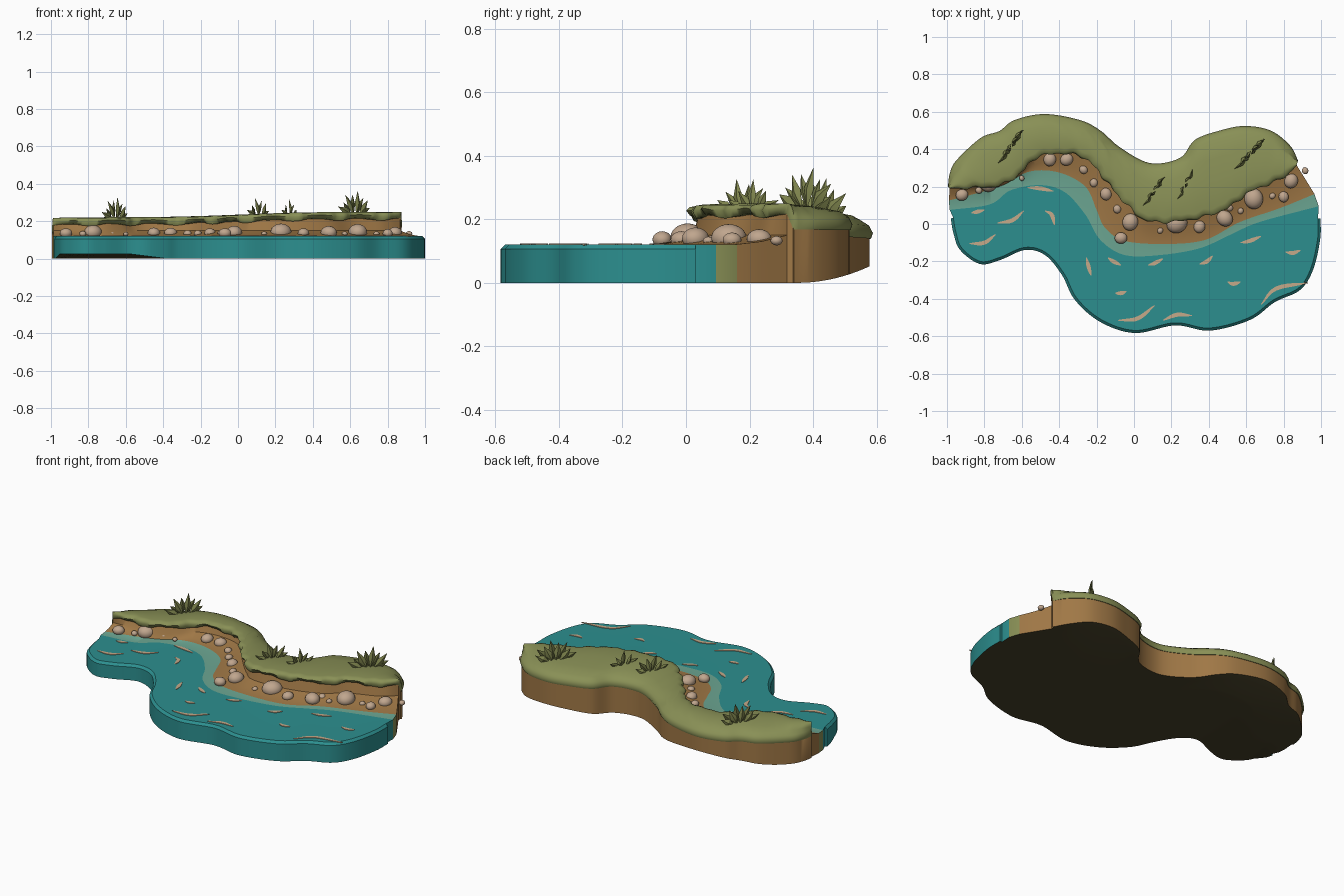
import bpy, bmesh, math, random
from mathutils import Vector, Matrix

if "Cube" in bpy.data.objects:
    bpy.data.objects.remove(bpy.data.objects["Cube"])

random.seed(4)
N = 140  # columns along the river


def mat(name, r, g, b):
    m = bpy.data.materials.new(name)
    lin = [((c / 255 + 0.055) / 1.055) ** 2.4 for c in (r, g, b)]
    m.diffuse_color = (*lin, 1)
    m.use_nodes = True
    m.node_tree.nodes["Principled BSDF"].inputs["Base Color"].default_value = m.diffuse_color
    return m


WATER = mat("water_teal", 44, 143, 143)
FOAM = mat("shallow_green", 108, 166, 146)
SAND = mat("sand_brown", 160, 120, 70)
GRASS = mat("grass_green", 137, 144, 86)
UNDER = mat("underside_dark", 72, 66, 42)
STONE = mat("stone_beige", 192, 166, 142)
RIPPLE = mat("ripple_peach", 198, 170, 138)
LEAF = mat("leaf_green", 128, 134, 78)


def finish(name, bm, mats, angle=40):
    bmesh.ops.recalc_face_normals(bm, faces=bm.faces)
    me = bpy.data.meshes.new(name)
    bm.to_mesh(me)
    bm.free()
    for m in mats:
        me.materials.append(m)
    ob = bpy.data.objects.new(name, me)
    bpy.context.collection.objects.link(ob)
    bpy.context.view_layer.objects.active = ob
    ob.select_set(True)
    bpy.ops.object.shade_smooth_by_angle(angle=math.radians(angle))
    ob.select_set(False)
    return ob


def spline(pts, n=N):
    """Smooth curve through the points, resampled evenly by length."""
    p = [Vector(q) for q in pts]
    p = [2 * p[0] - p[1]] + p + [2 * p[-1] - p[-2]]
    fine = []
    for i in range(1, len(p) - 2):
        a, b, c, d = p[i - 1:i + 3]
        for k in range(16):
            t = k / 16
            fine.append(0.5 * (2 * b + (c - a) * t + (2 * a - 5 * b + 4 * c - d) * t * t
                               + (3 * b - a - 3 * c + d) * t ** 3))
    fine.append(p[-2])
    acc = [0]
    for a, b in zip(fine, fine[1:]):
        acc.append(acc[-1] + (b - a).length)
    out, j = [], 0
    for i in range(n + 1):
        s = acc[-1] * i / n
        while j < len(acc) - 2 and acc[j + 1] < s:
            j += 1
        out.append(fine[j].lerp(fine[j + 1], (s - acc[j]) / (acc[j + 1] - acc[j])))
    return out


def normals(c):
    out = []
    for i in range(len(c)):
        t = (c[min(i + 1, len(c) - 1)] - c[max(i - 1, 0)]).normalized()
        out.append(Vector((-t.y, t.x)))
    return out


# Plan curves, all running left to right
front = spline([(-.98, .03), (-.965, -.05), (-.93, -.139), (-.824, -.214), (-.717, -.193), (-.583, -.139),
                (-.476, -.166), (-.385, -.273), (-.316, -.406), (-.18, -.524), (.005, -.583), (.22, -.542),
                (.406, -.57), (.62, -.513), (.754, -.417), (.888, -.353), (.957, -.246), (.995, -.085), (.998, .03)])
foam_out = spline([(-.985, .075), (-.77, .105), (-.66, .18), (-.5, .208), (-.37, .17), (-.26, .05), (-.18, -.085),
                   (-.05, -.166), (.14, -.166), (.35, -.13), (.51, -.06), (.67, .01), (.987, .095)])
foam_in = spline([(-.99, .125), (-.72, .2), (-.56, .28), (-.4, .275), (-.26, .2), (-.2, .075), (-.155, -.02),
                  (-.05, -.09), (.165, -.107), (.38, -.085), (.565, .01), (.78, .085), (.965, .16)])
lip = spline([(-.985, .19), (-.85, .2), (-.717, .214), (-.61, .278), (-.53, .358), (-.396, .385), (-.26, .358),
              (-.18, .278), (-.1, .18), (.0, .075), (.085, .02), (.3, .03), (.487, .086), (.62, .18),
              (.78, .245), (.87, .315)])
back = spline([(-.995, .2), (-.985, .27), (-.95, .34), (-.82, .46), (-.72, .497), (-.64, .555), (-.48, .588),
               (-.29, .556), (-.18, .5), (-.075, .41), (.085, .326), (.245, .353), (.326, .45), (.46, .5),
               (.59, .524), (.73, .5), (.834, .42), (.877, .34)])
n_front, n_lip, n_back = normals(front), normals(lip), normals(back)
shrink = [min(1, (b - f).length / .15) for f, b in zip(lip, back)]


def top_z(x):
    return .235 + .022 * x + .004 * math.sin(5 * x)


def bottom_z(v):
    lift = max(0, v.y - .35) ** 2
    left = min(1, max(0, (-.38 - v.x) / .2)) * min(1, max(0, -v.y / .1))
    return lift + .025 * left


# Base body: river, shallows and sandy bank as one slab of rows
bm = bmesh.new()
rows_top, rows_bot = [], []
for i in range(N + 1):
    s, T = shrink[i], top_z(lip[i].x)
    rise = .5 * (foam_in[i] + lip[i])
    wall = lip[i] + n_lip[i] * .005
    TB = top_z(back[i].x)
    sec = [(front[i], .106), (front[i] + n_front[i] * .014, .12), (foam_out[i], .12), (foam_in[i], .121),
           (rise, .13), (wall, .15), (lip[i] + n_lip[i] * .022 * s, T - .03),
           (back[i] - n_back[i] * .05 * s, TB - .05), (back[i] - n_back[i] * .01 * s, TB - .08)]
    rows_top.append([bm.verts.new((p.x, p.y, z)) for p, z in sec])
    rows_bot.append([bm.verts.new((p.x, p.y, bottom_z(p))) for p, z in sec])
R = len(rows_top[0])
top_mat = [0, 0, 1, 2, 2, 2, 2, 2]
side_mat = [0, 0, 3, 2, 2, 2, 2, 2]


def quad(a, b, c, d, m):
    bm.faces.new((a, b, c, d)).material_index = m


for i in range(N):
    a, b, c, d = rows_top[i], rows_top[i + 1], rows_bot[i], rows_bot[i + 1]
    for k in range(R - 1):
        quad(a[k], b[k], b[k + 1], a[k + 1], top_mat[k])
        quad(c[k], c[k + 1], d[k + 1], d[k], 4)
    quad(a[0], c[0], d[0], b[0], 0)
    quad(a[-1], b[-1], d[-1], c[-1], 2)
for i in (0, N):
    for k in range(R - 1):
        quad(rows_top[i][k], rows_top[i][k + 1], rows_bot[i][k + 1], rows_bot[i][k], side_mat[k])
finish("river_and_bank", bm, [WATER, FOAM, SAND, GRASS, UNDER])

# Grass layer: overhanging lip in front, rounded drop at the back
bm = bmesh.new()
rings = []
for i in range(N + 1):
    s, F, B = shrink[i], lip[i], back[i]
    nf, nb = n_lip[i] * s, n_back[i] * s
    F = F + nf * .009 * math.sin(i * .9) * math.sin(i * .23)
    T, TB = top_z(F.x), top_z(B.x)
    sag = .008 * math.sin(i * .37)
    sec = [(F + nf * .04, T - .04), (F + nf * .004, T - .038 + sag), (F - nf * .008, T - .018 + sag * .5),
           (F + nf * .002, T - .004), (F + nf * .025, T), (F.lerp(B, .35), T), (F.lerp(B, .68), TB - .01),
           (B - nb * .04, TB - .024), (B - nb * .012, TB - .042), (B, TB - .065),
           (B - nb * .006, TB - .083), (B - nb * .04, TB - .08)]
    rings.append([bm.verts.new((p.x, p.y, z)) for p, z in sec])
K = len(rings[0])
for a, b in zip(rings, rings[1:]):
    for k in range(K):
        quad(a[k], b[k], b[(k + 1) % K], a[(k + 1) % K], 0)
bm.faces.new(rings[0])
bm.faces.new(rings[-1])
finish("grass_layer", bm, [GRASS], 60)

# Stones along the bank: x, y, radius
stones = [(-.45, .345, .035), (-.36, .345, .034), (-.27, .29, .022), (-.775, .22, .048), (-.92, .155, .032),
          (-.83, .18, .018), (-.68, .25, .02), (-.15, .16, .032), (-.215, .22, .022), (-.02, .01, .044),
          (-.07, -.075, .032), (-.09, .08, .022), (.14, -.035, .016), (.23, .005, .055), (.35, -.015, .032),
          (.485, .03, .043), (.51, .09, .022), (.64, .135, .053), (.80, .145, .028), (.84, .23, .038),
          (.915, .285, .018), (.74, .15, .016), (.57, .07, .016), (-.6, .245, .014)]
bm = bmesh.new()
for x, y, r in stones:
    m = (Matrix.Translation((x, y, .128 + r * .25)) @ Matrix.Rotation(random.uniform(0, 6), 4, 'Z')
         @ Matrix.Diagonal((r * 1.05, r * .95, r * .82, 1)))
    bmesh.ops.create_icosphere(bm, subdivisions=3, radius=1, matrix=m)
finish("bank_stones", bm, [STONE], 60)

# Ripples: thin tapered strokes on the water (start, middle, end)
strokes = [((-.73, .005), (-.65, .02), (-.59, .07)), ((-.475, .07), (-.44, .05), (-.425, -.005)),
           ((-.88, -.105), (-.8, -.1), (-.74, -.055)), ((-.87, .06), (-.84, .065), (-.8, .075)),
           ((-.57, .195), (-.5, .19), (-.43, .175)), ((-.255, -.18), (-.245, -.22), (-.23, -.275)),
           ((-.14, -.18), (-.11, -.2), (-.07, -.22)), ((.075, -.22), (.11, -.21), (.155, -.185)),
           ((-.085, -.515), (.02, -.505), (.11, -.435)), ((.155, -.515), (.23, -.485), (.31, -.49)),
           ((.35, -.215), (.39, -.2), (.42, -.17)), ((.57, -.1), (.62, -.09), (.68, -.065)),
           ((.68, -.43), (.76, -.345), (.93, -.315)), ((.81, -.15), (.85, -.155), (.89, -.14)),
           ((-.1, -.37), (-.07, -.37), (-.04, -.36)), ((.5, -.31), (.53, -.32), (.57, -.31))]
bm = bmesh.new()
for st in strokes:
    c = spline(st, 10)
    nn = normals(c)
    w = [.011 * math.sin(math.pi * (.06 + .88 * i / 10)) for i in range(11)]
    lo = [[bm.verts.new((*(p + n * h * sgn), .118)) for sgn in (-1, 1)] for p, n, h in zip(c, nn, w)]
    hi = [[bm.verts.new((*(p + n * h * sgn), .123)) for sgn in (-1, 1)] for p, n, h in zip(c, nn, w)]
    for i in range(10):
        quad(hi[i][0], hi[i + 1][0], hi[i + 1][1], hi[i][1], 0)
        for s in (0, 1):
            quad(lo[i][s], lo[i + 1][s], hi[i + 1][s], hi[i][s], 0)
finish("water_ripples", bm, [RIPPLE])


# Grass tufts: upright fans of pointed blades
def tuft(name, x, y, angle, size, blades):
    global bm
    bm = bmesh.new()
    d = Vector((math.cos(angle), math.sin(angle), 0))
    side = Vector((-d.y, d.x, 0))
    base = Vector((x, y, top_z(x) - .02))
    for k in range(blades):
        f = 2 * k / (blades - 1) - 1
        a = f * 1.1
        up = d * math.sin(a) + Vector((0, 0, math.cos(a)))
        wide = d * math.cos(a) - Vector((0, 0, math.sin(a)))
        L = size * (1 - .22 * abs(f)) * (1 if k % 2 == 0 else .85)
        o = base + d * f * size * .2 + side * (.006 if k % 2 else -.006)
        w, t = size * .15, size * .07
        tip, root = bm.verts.new(o + up * L + side * .01 * (-1) ** k), bm.verts.new(o)
        mid = [bm.verts.new(o + up * L * .5 + v) for v in (wide * w, side * t, -wide * w, -side * t)]
        for j in range(4):
            bm.faces.new((mid[j], mid[(j + 1) % 4], tip))
            bm.faces.new((mid[(j + 1) % 4], mid[j], root))
    finish(name, bm, [LEAF], 30)


tuft("tuft_left", -.655, .42, .95, .135, 8)
tuft("tuft_middle", .11, .18, .95, .115, 6)
tuft("tuft_small", .275, .21, 1.1, .1, 5)
tuft("tuft_right", .625, .38, .8, .14, 8)
